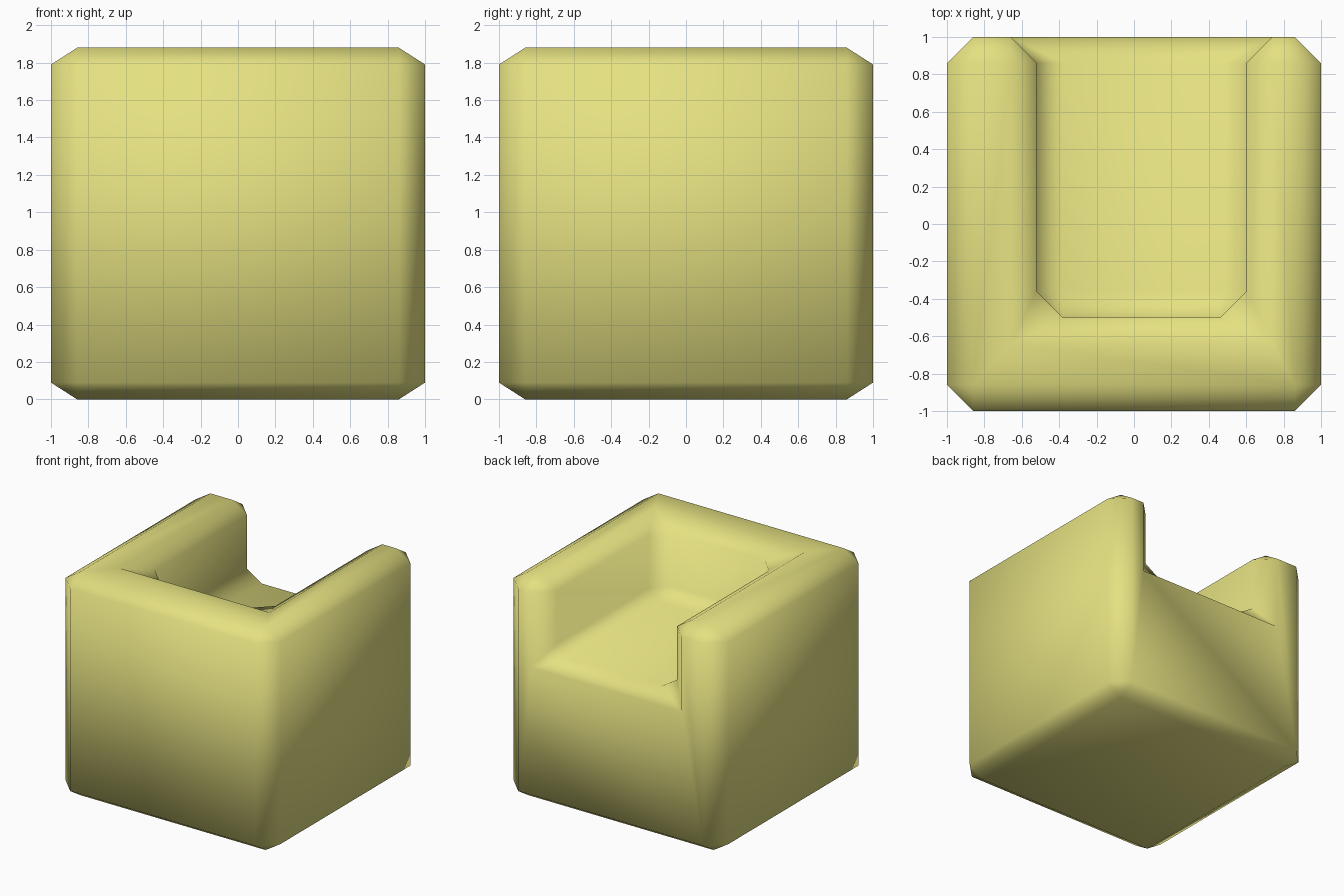
import bpy

if "Cube" in bpy.data.objects:
    bpy.data.objects.remove(bpy.data.objects["Cube"])

ZS = 0.64          # vertical squash, gives flatter chamfers in z
HEIGHT = 1.88
FLOOR = 1.25


def box(name, lo, hi):
    """Box between two corners, with mesh z pre-stretched by 1/ZS."""
    xs, ys, zs = [(lo[i], hi[i]) for i in range(3)]
    verts = [(x, y, z / ZS) for z in zs for y in ys for x in xs]
    faces = [(0, 2, 3, 1), (4, 5, 7, 6), (0, 1, 5, 4),
             (2, 6, 7, 3), (0, 4, 6, 2), (1, 3, 7, 5)]
    me = bpy.data.meshes.new(name)
    me.from_pydata(verts, [], faces)
    ob = bpy.data.objects.new(name, me)
    bpy.context.collection.objects.link(ob)
    ob.scale.z = ZS
    return ob


# Chair body and the recess that leaves two arms and a rest
chair = box("chair_body", (-1, -1, 0), (1, 1, HEIGHT))
recess = box("recess_cutter", (-0.52, -0.5, FLOOR), (0.60, 1.5, 2.5))
recess.hide_render = True
recess.hide_viewport = True

cut = chair.modifiers.new("recess", 'BOOLEAN')
cut.operation = 'DIFFERENCE'
cut.solver = 'EXACT'
cut.object = recess

# One-step chamfer on every edge
bev = chair.modifiers.new("chamfer", 'BEVEL')
bev.width = 0.14
bev.segments = 1
bev.limit_method = 'ANGLE'
bev.use_clamp_overlap = True

# Apply the modifiers, then shade smooth
dg = bpy.context.evaluated_depsgraph_get()
dg.update()
chair_mesh = bpy.data.meshes.new_from_object(chair.evaluated_get(dg))
chair.modifiers.clear()
chair.data = chair_mesh
bpy.data.objects.remove(recess)
for p in chair.data.polygons:
    p.use_smooth = True

# Yellow fabric
mat = bpy.data.materials.new("yellow_fabric")
mat.diffuse_color = (0.78, 0.75, 0.22, 1)
mat.use_nodes = True
mat.node_tree.nodes["Principled BSDF"].inputs["Base Color"].default_value = mat.diffuse_color
chair.data.materials.clear()
chair.data.materials.append(mat)
